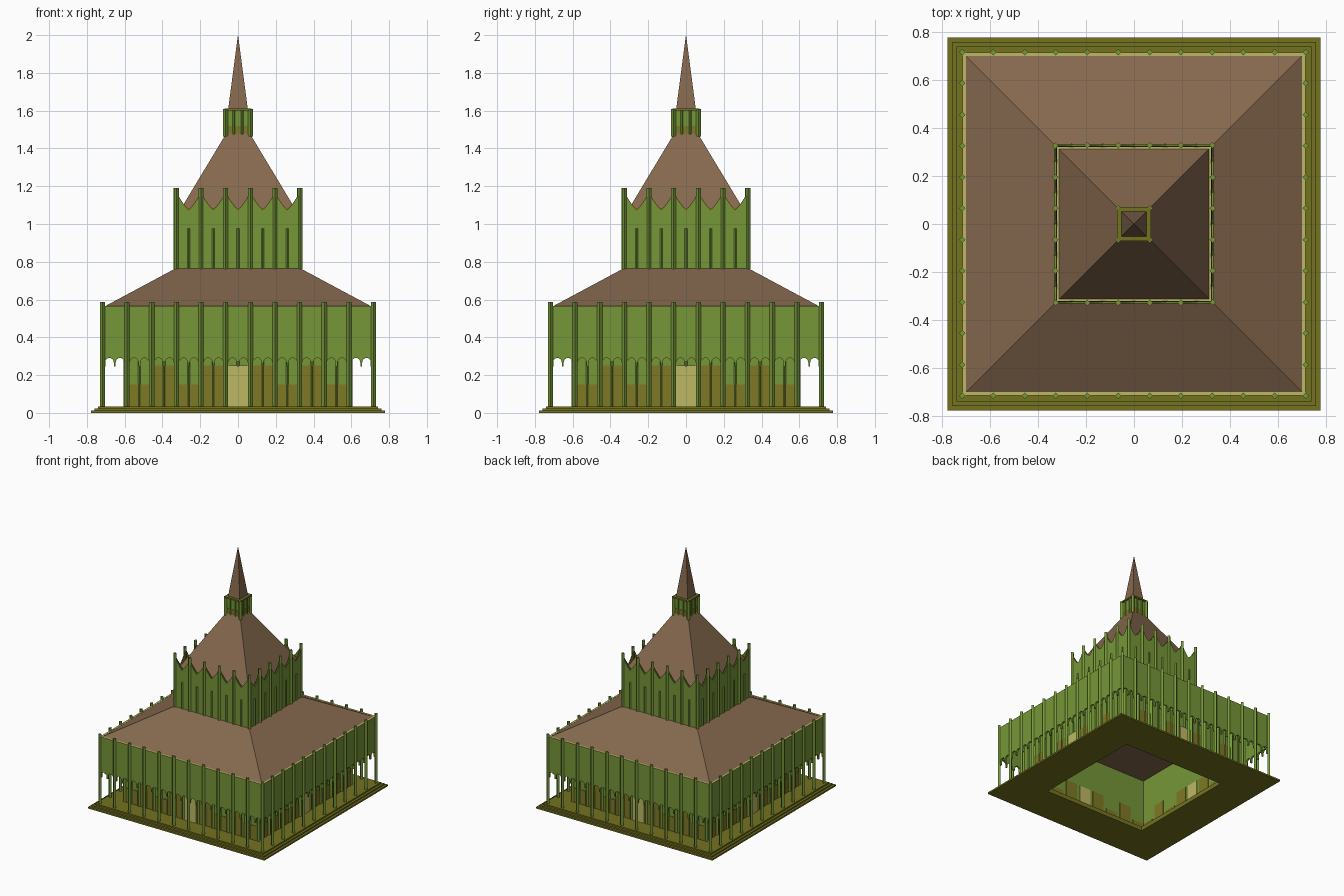
import bpy, bmesh, math
from mathutils import Matrix, Vector

if "Cube" in bpy.data.objects:
    bpy.data.objects.remove(bpy.data.objects["Cube"])


def material(name, rgb):
    m = bpy.data.materials.new(name)
    lin = [((c / 255 + 0.055) / 1.055) ** 2.4 for c in rgb]
    m.diffuse_color = (*lin, 1)
    m.use_nodes = True
    m.node_tree.nodes["Principled BSDF"].inputs["Base Color"].default_value = m.diffuse_color
    return m


GREEN = material("leaf green", (118, 150, 56))
OLIVE = material("dark olive", (116, 114, 32))
PANEL = material("brown olive", (126, 120, 36))
YELLOW = material("pale yellow", (190, 184, 100))
BROWN = material("roof brown", (133, 104, 78))

PITCH = 0.1305          # bay width shared by all storeys
BASE = 0.035            # top of the plinth


def box(bm, x0, x1, y0, y1, z0, z1):
    size = Matrix.Diagonal((x1 - x0, y1 - y0, z1 - z0, 1))
    mid = Vector(((x0 + x1) / 2, (y0 + y1) / 2, (z0 + z1) / 2))
    bmesh.ops.create_cube(bm, size=1, matrix=Matrix.Translation(mid) @ size)


def diamond(bm, x, y, r, z0, z1):
    """Square post turned corner-outwards."""
    bmesh.ops.create_cone(bm, cap_ends=True, segments=4, radius1=r, radius2=r, depth=z1 - z0,
                          matrix=Matrix.Translation((x, y, (z0 + z1) / 2)))


def slab(bm, outline, y0, y1):
    """Extrude an (x, z) outline between two y positions."""
    f = bm.faces.new([bm.verts.new((x, y0, z)) for x, z in outline])
    ext = bmesh.ops.extrude_face_region(bm, geom=[f])["geom"]
    bmesh.ops.translate(bm, vec=(0, y1 - y0, 0),
                        verts=[v for v in ext if isinstance(v, bmesh.types.BMVert)])


def spin(bm):
    """Repeat the front side on all four sides."""
    src = bm.verts[:] + bm.edges[:] + bm.faces[:]
    for k in (1, 2, 3):
        new = bmesh.ops.duplicate(bm, geom=src)["geom"]
        bmesh.ops.rotate(bm, matrix=Matrix.Rotation(k * math.pi / 2, 3, 'Z'),
                         verts=[v for v in new if isinstance(v, bmesh.types.BMVert)])


def finish(name, bm, mats, rule=None):
    bmesh.ops.recalc_face_normals(bm, faces=bm.faces[:])
    bm.normal_update()
    if rule:
        for f in bm.faces:
            f.material_index = rule(f)
    me = bpy.data.meshes.new(name)
    bm.to_mesh(me)
    bm.free()
    for m in mats:
        me.materials.append(m)
    ob = bpy.data.objects.new(name, me)
    bpy.context.collection.objects.link(ob)


def frustum(name, half0, z0, half1, z1, caps=True):
    """Square pyramid or frustum roof."""
    bm = bmesh.new()
    r = math.sqrt(2)
    bmesh.ops.create_cone(bm, cap_ends=caps, segments=4, radius1=half0 * r, radius2=half1 * r,
                          depth=z1 - z0, matrix=Matrix.Translation((0, 0, (z0 + z1) / 2))
                          @ Matrix.Rotation(math.pi / 4, 4, 'Z'))
    finish(name, bm, [BROWN])


def ring(name, inner, outer, z0, z1, mat):
    """Square frame made of four mitred bars."""
    bm = bmesh.new()
    loops = []
    for h, z in ((outer, z0), (outer, z1), (inner, z1), (inner, z0)):
        loops.append([bm.verts.new((sx * h, sy * h, z))
                      for sx, sy in ((-1, -1), (1, -1), (1, 1), (-1, 1))])
    for a in range(4):
        p, q = loops[a], loops[(a + 1) % 4]
        for i in range(4):
            j = (i + 1) % 4
            bm.faces.new((p[i], p[j], q[j], q[i]))
    finish(name, bm, [mat])


def posts(name, bays, y, r, z0, z1, shift=0.0):
    """Posts at every bay line (shift 0) or bay middle (shift 0.5) on all sides."""
    bm = bmesh.new()
    for i in range(bays):
        diamond(bm, (i + shift - bays / 2) * PITCH, -y, r, z0, z1)
    spin(bm)
    finish(name, bm, [GREEN])


# Stepped plinth, open in the middle
ring("plinth_lower_step", 0.46, 0.778, 0.0, 0.013, OLIVE)
ring("plinth_middle_step", 0.46, 0.76, 0.013, 0.024, OLIVE)
ring("plinth_upper_step", 0.46, 0.742, 0.024, BASE, OLIVE)

# Outer arcade wall: paired arches with a hanging pendant in each bay
bm = bmesh.new()
half = 5.5 * PITCH
outline = [(half, 0.567), (-half, 0.567), (-half, 0.245)]
r = 0.0235
for i in range(11):
    x0 = (i - 5.5) * PITCH
    for c in (0.037, PITCH - 0.037):
        outline.append((x0 + c - r, 0.245))
        for k in range(9):
            a = math.pi * (1 - k / 8)
            outline.append((x0 + c + r * math.cos(a), 0.265 + 0.026 * math.sin(a)))
        outline.append((x0 + c + r, 0.245))
outline.append((half, 0.245))
slab(bm, outline, -0.717, -0.702)
spin(bm)
finish("arcade_wall", bm, [GREEN, YELLOW], lambda f: int(f.normal.z > 0.9))
posts("arcade_post", 11, 0.717, 0.0135, BASE, 0.587)

# Inner hall walls with pilasters and ceiling
ring("hall_wall", 0.575, 0.59, BASE, 0.525, GREEN)
posts("hall_pilaster", 9, 0.592, 0.013, BASE, 0.525)
posts("hall_mullion", 9, 0.592, 0.007, BASE, 0.525, 0.5)
bm = bmesh.new()
box(bm, -0.702, 0.702, -0.702, 0.702, 0.522, 0.526)
finish("ceiling", bm, [BROWN])

# Door and dado plates, inside and outside: centre door, then tall and low in turn
panel, door = bmesh.new(), bmesh.new()
for i in range(-4, 5):
    for y in (-0.5945, -0.5755):
        top = 0.25 if i % 2 or i == 0 else 0.15
        box(panel if i else door, i * PITCH - 0.052, i * PITCH + 0.052, y, y + 0.005, BASE, top)
box(door, -0.05, 0.05, -0.602, -0.594, BASE, 0.25)
spin(panel)
spin(door)
finish("hall_panel", panel, [PANEL])
finish("hall_door", door, [YELLOW])

# Lower roof
frustum("lower_roof", 0.702, 0.566, 0.325, 0.768, caps=False)


def scallops(lift):
    """Outline of a tower wall whose top dips in every bay."""
    pts = [(2.5 * PITCH, 0.76), (-2.5 * PITCH, 0.76)]
    for i in range(41):
        s = abs((i % 8) / 4 - 1)
        pts.append(((i / 8 - 2.5) * PITCH, 1.07 + lift + 0.09 * s ** 1.3))
    return pts


# Upper storey: scalloped wall, olive lining and pale gutter behind it
bm = bmesh.new()
slab(bm, scallops(0), -0.331, -0.326)
spin(bm)
finish("tower_wall", bm, [GREEN])
bm = bmesh.new()
slab(bm, scallops(0.008), -0.326, -0.322)
spin(bm)
finish("tower_lining", bm, [PANEL])
ring("tower_gutter", 0.30, 0.322, 1.055, 1.063, YELLOW)
posts("tower_post", 5, 0.329, 0.0135, 0.762, 1.19)
posts("tower_mullion", 5, 0.329, 0.009, 0.765, 0.975, 0.5)

# Upper roof
frustum("upper_roof", 0.318, 1.055, 0.056, 1.49)

# Lantern: walls with olive foot, corner posts and rim
ring("lantern_wall", 0.05, 0.06, 1.475, 1.6, GREEN)
ring("lantern_foot", 0.055, 0.063, 1.475, 1.52, PANEL)
bm = bmesh.new()
diamond(bm, -0.066, -0.066, 0.0135, 1.462, 1.61)
for x in (-0.022, 0.022):
    diamond(bm, x, -0.063, 0.006, 1.475, 1.6)
spin(bm)
finish("lantern_post", bm, [GREEN])
ring("lantern_rim", 0.05, 0.072, 1.6, 1.612, OLIVE)

# Spire
frustum("spire", 0.053, 1.6, 0.0005, 2.0)
